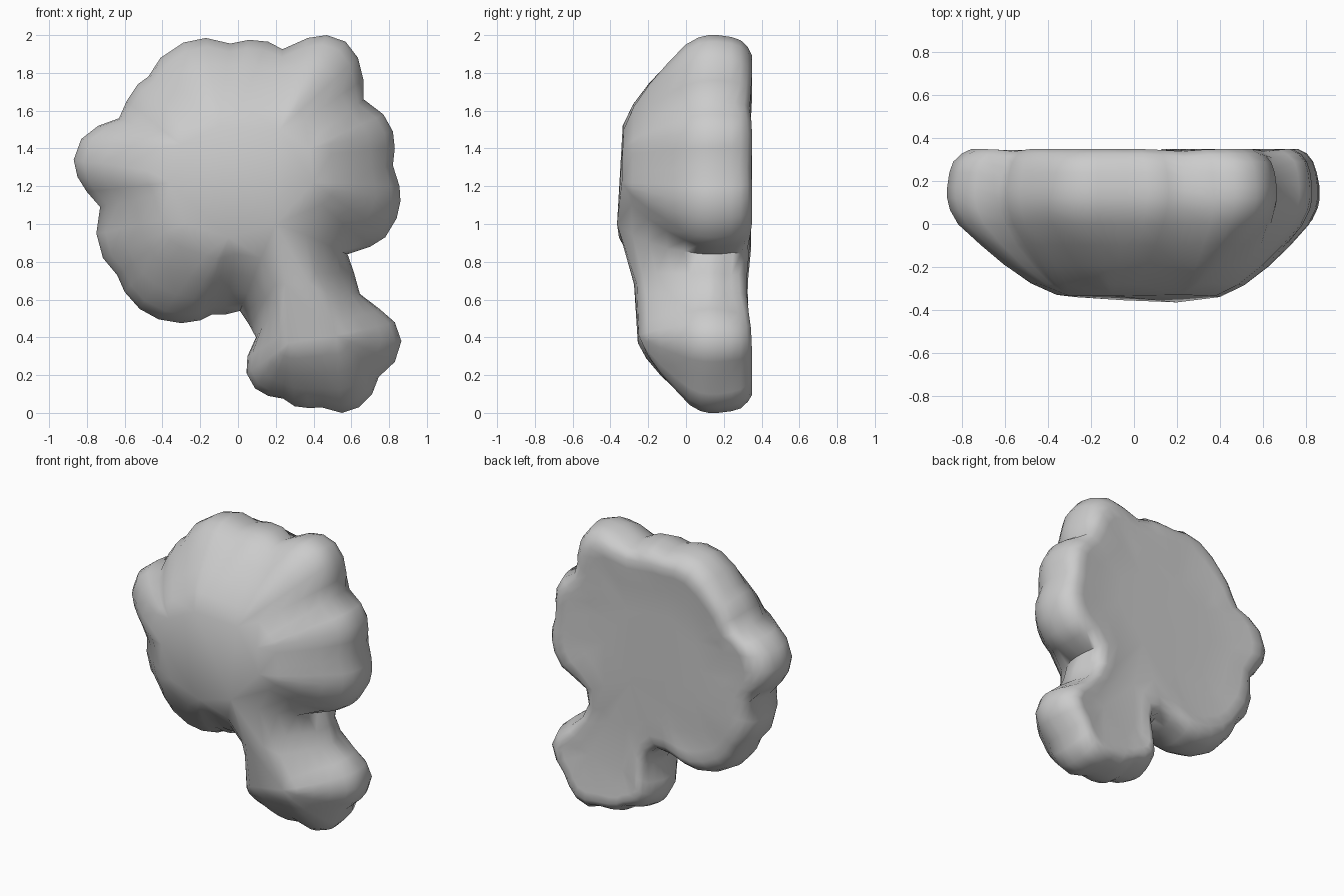
import bpy, bmesh, math

if "Cube" in bpy.data.objects:
    bpy.data.objects.remove(bpy.data.objects["Cube"])

# Outer silhouette (x, z), counter-clockwise from the right side of the neck
OUTLINE = [
    (.58, .84), (.70, .88), (.78, .93), (.84, 1.03), (.86, 1.12), (.855, 1.2), (.82, 1.31),
    (.83, 1.4), (.82, 1.49), (.77, 1.58), (.665, 1.66),
    (.665, 1.76), (.635, 1.88), (.57, 1.965), (.47, 2.0), (.37, 1.985), (.235, 1.925),
    (.16, 1.965), (.06, 1.975), (-.04, 1.955), (-.17, 1.985), (-.29, 1.96), (-.41, 1.88),
    (-.475, 1.78), (-.53, 1.74), (-.59, 1.65), (-.63, 1.56), (-.74, 1.52), (-.83, 1.45),
    (-.87, 1.34), (-.85, 1.25), (-.80, 1.17), (-.73, 1.09),
    (-.75, .95), (-.715, .82), (-.64, .73), (-.60, .64), (-.52, .55),
    (-.42, .495), (-.30, .475), (-.20, .49), (-.14, .52), (-.07, .52),
    (.01, .54), (.06, .465), (.095, .40),
    (.05, .30), (.045, .21), (.09, .13), (.16, .09), (.24, .075), (.30, .035), (.38, .025),
    (.44, .03), (.55, 0), (.64, .03), (.71, .1), (.745, .19), (.83, .27), (.865, .38),
    (.83, .48), (.75, .55), (.645, .63), (.615, .74)]
N = len(OUTLINE)

# Front ridge points (x, y, z): neck top, crown plateau, neck left, base, neck right
ANCHORS = [
    (.20, -.365, 1.0), (.40, -.34, 1.22), (.38, -.335, 1.4), (.22, -.33, 1.5),
    (-.10, -.335, 1.52), (-.30, -.335, 1.42), (-.36, -.33, 1.22), (-.28, -.34, 1.0),
    (-.05, -.355, .93),
    (.25, -.275, .68), (.27, -.255, .37), (.52, -.25, .41), (.38, -.26, .68)]
# (anchor, number of outline points that rise to it)
RUNS = [(0, 1), (1, 6), (2, 4), (3, 6), (4, 6), (5, 6), (6, 4), (7, 5), (8, 5),
        (0, 1), (9, 2), (10, 7), (11, 9), (12, 2)]
OWNER = [a for a, n in RUNS for _ in range(n)]

# (inset towards the anchor, rise): front rings and back rings
FRONT = [(0, 0), (.025, .12), (.10, .27), (.28, .48), (.5, .69), (.75, .88)]
BACK = [(0, .17), (.02, .24), (.055, .29), (.11, .328), (.2, .35), (.33, .345), (.6, .331)]
RIM_Y = .12


def notch(i):
    """0 on a lobe, up to 1 in a notch between lobes."""
    (x0, z0), (x1, z1), (x2, z2) = (OUTLINE[(i + k) % N] for k in (-2, 0, 2))
    cross = (x2 - x0) * (z1 - z0) - (z2 - z0) * (x1 - x0)
    return min(1, max(0, cross / math.hypot(x2 - x0, z2 - z0) / .08))


def back_dip(z):
    """The back is slightly hollow behind the neck."""
    return .025 * math.exp(-((z - .65) / .17) ** 2)


NOTCH = [notch(i) for i in range(N)]
bm = bmesh.new()


def ring(inset, depth, soften=0, widen=False):
    pts = []
    for i, ((x, z), a) in enumerate(zip(OUTLINE, OWNER)):
        ax, ay, az = ANCHORS[a]
        t = inset
        if widen:       # keep the rounding about as wide on the narrow parts
            t = inset ** min(1, max(.6, math.hypot(ax - x, az - z) / .42))
        px, pz = x + (ax - x) * t, z + (az - z) * t
        pts.append((px, depth(i, ay, pz), pz))
    for _ in range(soften):     # round the lobes off along the ring
        pts = [tuple(.6 * b + .2 * (a + c) for a, b, c in zip(pts[i - 1], pts[i], pts[(i + 1) % N]))
               for i in range(N)]
    return [bm.verts.new(p) for p in pts]


def bridge(r0, r1):
    for i in range(N):
        j = (i + 1) % N
        corners = list(dict.fromkeys([r0[i], r0[j], r1[j], r1[i]]))
        if len(corners) > 2:
            bm.faces.new(corners)


# Shell: front centre -> front rings -> rim -> back rings -> back centre
front_tips = [bm.verts.new(p) for p in ANCHORS]
back_tips = [bm.verts.new((x, .326 - back_dip(z), z)) for x, y, z in ANCHORS]
rings = [[front_tips[a] for a in OWNER]]
for t, h in reversed(FRONT):
    rings.append(ring(t, lambda i, ay, z: RIM_Y + (ay - RIM_Y) * h, 1 if t > .2 else 0))
for t, y in BACK:
    def back_depth(i, ay, z):
        sink = .25 * NOTCH[i] * max(0, 1 - t / .35)
        return RIM_Y + (y - back_dip(z) * y / .35 - RIM_Y) * (1 - sink)
    rings.append(ring(t, back_depth, 1 if t > .1 else 0, True))
rings.append([back_tips[a] for a in OWNER])
for r0, r1 in zip(rings, rings[1:]):
    bridge(r0, r1)

# Crown plateau, neck wedge and base plateau on both sides
for tips in (front_tips, back_tips):
    bm.faces.new(tips[:9])
    bm.faces.new((tips[0], tips[9], tips[12]))
    bm.faces.new(tips[9:])
bmesh.ops.recalc_face_normals(bm, faces=bm.faces)
bmesh.ops.triangulate(bm, faces=[f for f in bm.faces if len(f.verts) > 4])

mesh = bpy.data.meshes.new("lobed_canopy")
bm.to_mesh(mesh)
bm.free()
obj = bpy.data.objects.new("lobed_canopy", mesh)
bpy.context.collection.objects.link(obj)

grey = bpy.data.materials.new("plain_grey")
grey.diffuse_color = (.6, .6, .6, 1)
grey.use_nodes = True
grey.node_tree.nodes["Principled BSDF"].inputs["Base Color"].default_value = grey.diffuse_color
mesh.materials.append(grey)

bpy.context.view_layer.objects.active = obj
obj.select_set(True)
bpy.ops.object.shade_smooth_by_angle(angle=math.radians(60))
